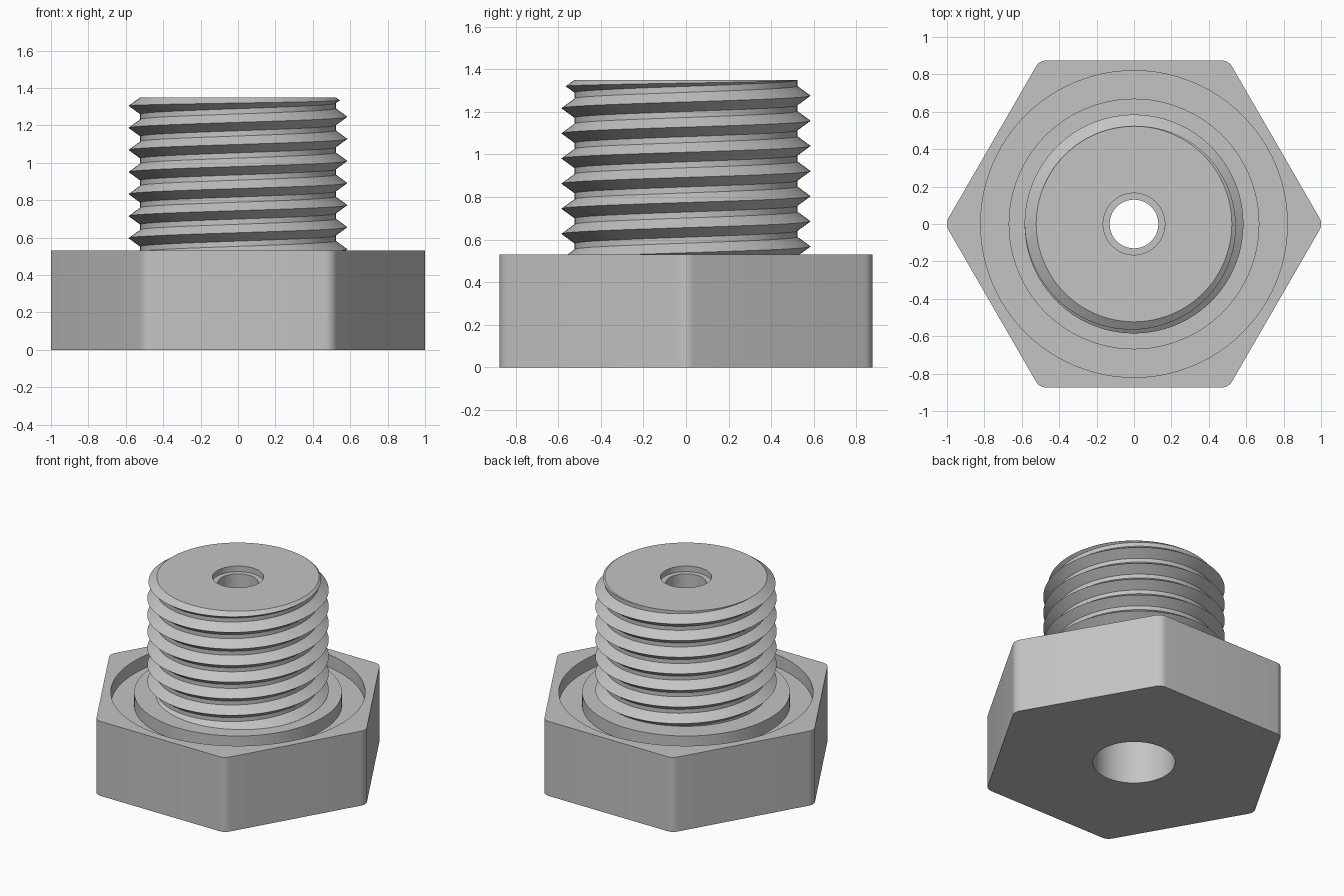
import bpy, bmesh
from math import cos, sin, pi

cube = bpy.data.objects.get("Cube")
if cube:
    bpy.data.objects.remove(cube, do_unlink=True)

SEG = 96                             # steps round every circle
BASE_TOP, STEM_TOP = 0.53, 1.35
BORE = 0.265
ROOT, CREST = 0.523, 0.585           # thread radii
PITCH, HALF, PHASE = 0.118, 0.045, 1.246
SLOPE = (CREST - ROOT) / HALF

metal = bpy.data.materials.new("plain grey")
metal.use_nodes = True
grey = (0.55, 0.55, 0.55, 1)
metal.diffuse_color = grey
metal.node_tree.nodes["Principled BSDF"].inputs["Base Color"].default_value = grey


def finish(bm, name):
    bmesh.ops.remove_doubles(bm, verts=bm.verts, dist=0.00002)
    bmesh.ops.recalc_face_normals(bm, faces=bm.faces)
    mesh = bpy.data.meshes.new(name)
    bm.to_mesh(mesh)
    bm.free()
    mesh.materials.append(metal)
    obj = bpy.data.objects.new(name, mesh)
    bpy.context.collection.objects.link(obj)
    bpy.ops.object.select_all(action='DESELECT')
    obj.select_set(True)
    bpy.context.view_layer.objects.active = obj
    bpy.ops.object.shade_smooth_by_angle(angle=pi / 6)
    return obj


def bridge(bm, a, b):
    for i in range(len(a)):
        j = (i + 1) % len(a)
        bm.faces.new((a[i], a[j], b[j], b[i]))


def circle(bm, r, z):
    return [bm.verts.new((r * cos(2 * pi * i / SEG), r * sin(2 * pi * i / SEG), z))
            for i in range(SEG)]


def hexagon(bm, z, apothem=0.875, fillet=0.067, steps=6):
    # Hexagon outline with rounded corners, points on the x axis
    verts = []
    centre = (apothem - fillet) / cos(pi / 6)
    for k in range(6):
        a = k * pi / 3
        for s in range(steps + 1):
            t = a + (s / steps - 0.5) * pi / 3
            verts.append(bm.verts.new((centre * cos(a) + fillet * cos(t),
                                       centre * sin(a) + fillet * sin(t), z)))
    return verts


def fill_between(bm, *loops):
    edges = [bm.edges.get((l[i - 1], l[i])) for l in loops for i in range(len(l))]
    bmesh.ops.triangle_fill(bm, edges=edges, use_beauty=True)


# Hexagonal base with a ring groove in its top and a central bore
bm = bmesh.new()
rings = [circle(bm, r, z) for r, z in (
    (BORE, 0), (BORE, BASE_TOP), (0.67, BASE_TOP),
    (0.67, 0.44), (0.82, 0.44), (0.82, BASE_TOP))]
for a, b in zip(rings, rings[1:]):
    bridge(bm, a, b)
low, high = hexagon(bm, 0), hexagon(bm, BASE_TOP)
bridge(bm, low, high)
fill_between(bm, low, rings[0])
fill_between(bm, high, rings[-1])
finish(bm, "hex_base")


# Threaded stem: a profile that climbs one pitch per turn, trimmed at both ends
def thread_radius(z, turn):
    d = (z - PHASE - PITCH * turn) / PITCH
    away = abs(d - round(d)) * PITCH
    return ROOT + max(0, HALF - away) * SLOPE


def column(turn):
    points = []
    for m in range(-9, 3):
        crest = PHASE + PITCH * (turn + m)
        peak = min(crest, (STEM_TOP + crest - HALF) / 2)   # chamfered top end
        for z in (crest - HALF, peak, crest + HALF):
            z = min(max(z, BASE_TOP), STEM_TOP)
            r = min(thread_radius(z, turn), ROOT + (STEM_TOP - z) * SLOPE)
            points.append((r, z))
    # Stepped hole down through the middle
    points += [(0.165, STEM_TOP), (0.165, 1.31), (0.13, 1.31),
               (0.13, 1.1), (BORE, 1.1), (BORE, BASE_TOP)]
    a = 2 * pi * turn
    return [bm.verts.new((r * cos(a), r * sin(a), z)) for r, z in points]


bm = bmesh.new()
columns = [column(i / SEG) for i in range(SEG + 1)]
for a, b in zip(columns, columns[1:]):
    bridge(bm, a, b)
finish(bm, "threaded_stem")
